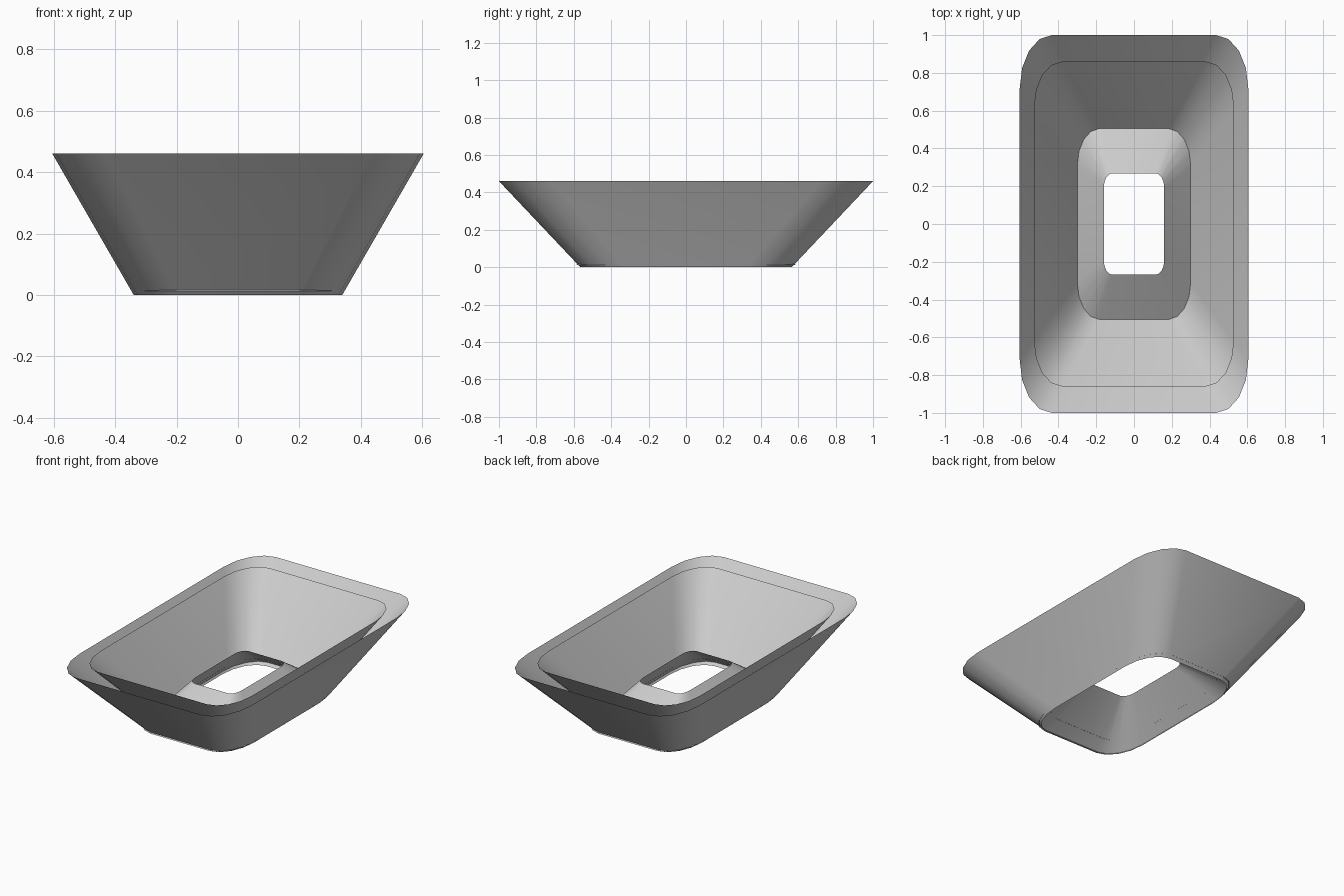
import bpy, bmesh, math

if "Cube" in bpy.data.objects:
    bpy.data.objects.remove(bpy.data.objects["Cube"])

SEG = 4  # segments per rounded corner


def ring_points(hx, hy, z, ratio):
    """Rounded rectangle with elliptical corners, ratio = radius / half size."""
    rx, ry = hx * ratio, hy * ratio
    pts = []
    for k, (sx, sy) in enumerate([(1, 1), (-1, 1), (-1, -1), (1, -1)]):
        for i in range(SEG + 1):
            a = math.pi / 2 * (k + i / SEG)
            pts.append((sx * (hx - rx) + rx * math.cos(a),
                        sy * (hy - ry) + ry * math.sin(a), z))
    return pts


def sheet(name, lower, upper, flip=False):
    """Open tapered sheet between two rounded rectangles."""
    bm = bmesh.new()
    a = [bm.verts.new(p) for p in ring_points(*lower)]
    b = [bm.verts.new(p) for p in ring_points(*upper)]
    n = len(a)
    for i in range(n):
        j = (i + 1) % n
        f = bm.faces.new((a[i], a[j], b[j], b[i]))
        if flip:
            f.normal_flip()
    me = bpy.data.meshes.new(name)
    bm.to_mesh(me)
    bm.free()
    ob = bpy.data.objects.new(name, me)
    bpy.context.collection.objects.link(ob)
    bpy.ops.object.select_all(action='DESELECT')
    ob.select_set(True)
    bpy.context.view_layer.objects.active = ob
    bpy.ops.object.shade_smooth_by_angle(angle=math.radians(35))
    return ob


# Flared outer wall
sheet("outer_wall", (0.34, 0.565, 0.0, 0.42), (0.605, 1.0, 0.46, 0.28))
# Inner wall, open gap to the outer wall at the top
sheet("inner_wall", (0.30, 0.503, 0.066, 0.38), (0.53, 0.86, 0.458, 0.28), flip=True)
# Raised collar rising inward to the central opening
sheet("center_collar", (0.347, 0.588, 0.012, 0.42), (0.16, 0.268, 0.23, 0.28))
